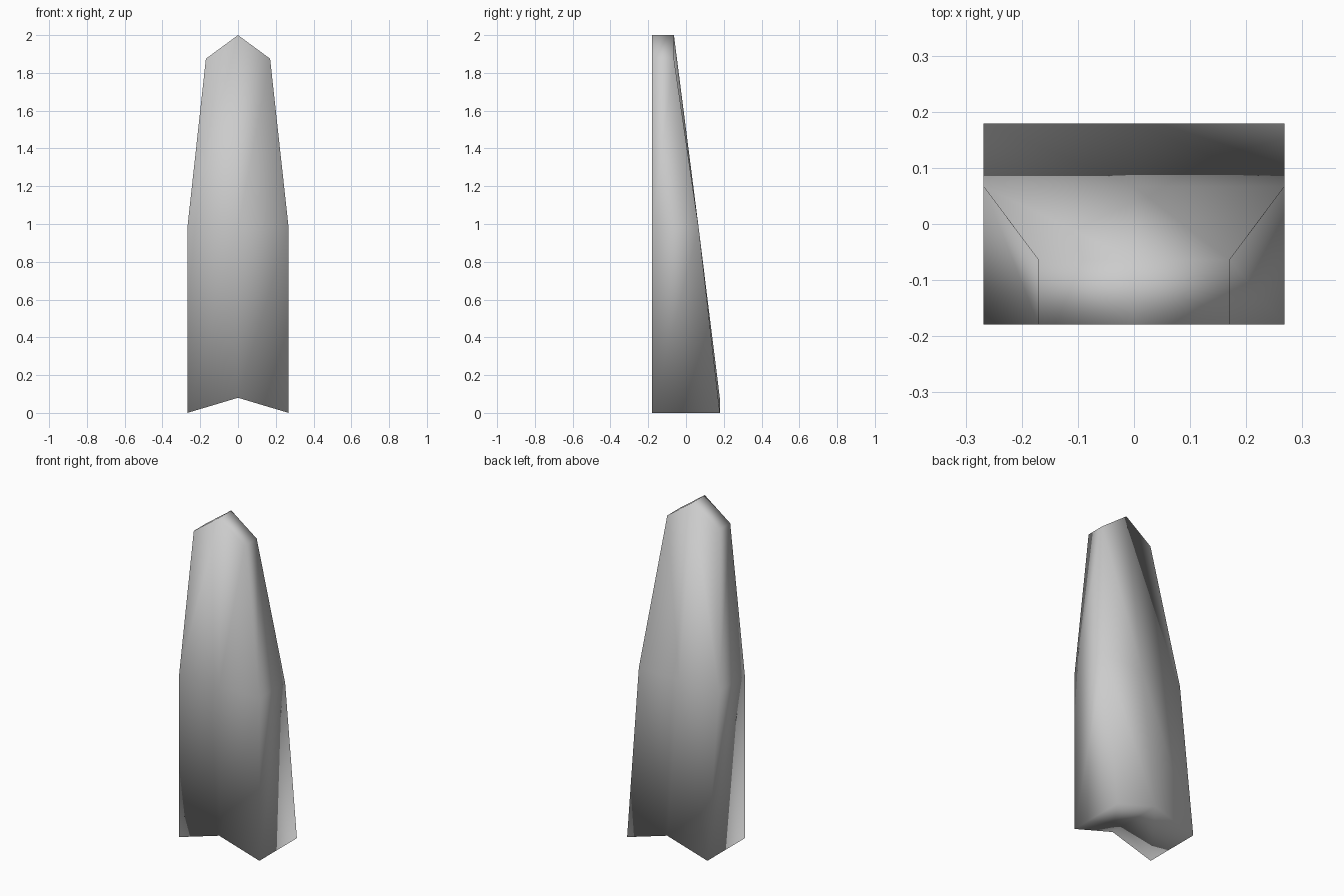
import bpy, bmesh

if "Cube" in bpy.data.objects:
    bpy.data.objects.remove(bpy.data.objects["Cube"])

# Left-to-middle outline rows: (half width, edge z, middle z, back y)
ROWS = [(0.268, 0.0, 0.08, 0.179),
        (0.268, 0.98, 0.98, 0.067),
        (0.17, 1.875, 2.0, -0.064)]
FRONT_Y = -0.179

bm = bmesh.new()


def layer(back):
    """Grid of three columns by three rows for the front or back side."""
    grid = []
    for w, z_edge, z_mid, y_back in ROWS:
        y = y_back if back else FRONT_Y
        grid.append([bm.verts.new(c) for c in
                     ((-w, y, z_edge), (0, y, z_mid), (w, y, z_edge))])
    return grid


# Front and sloping back sides
front, back = layer(False), layer(True)
for grid in (front, back):
    for r in range(2):
        for c in range(2):
            bm.faces.new((grid[r][c], grid[r][c + 1],
                          grid[r + 1][c + 1], grid[r + 1][c]))

# Rim joining front to back: notched base, sides, pointed top
loop = [(0, 0), (0, 1), (0, 2), (1, 2), (2, 2), (2, 1), (2, 0), (1, 0)]
for (r, c), (r2, c2) in zip(loop, loop[1:] + loop[:1]):
    bm.faces.new((front[r][c], back[r][c], back[r2][c2], front[r2][c2]))

bmesh.ops.recalc_face_normals(bm, faces=bm.faces)
for f in bm.faces:
    f.smooth = True

mesh = bpy.data.meshes.new("tapered_slat")
bm.to_mesh(mesh)
bm.free()
slat = bpy.data.objects.new("tapered_slat", mesh)
bpy.context.collection.objects.link(slat)
